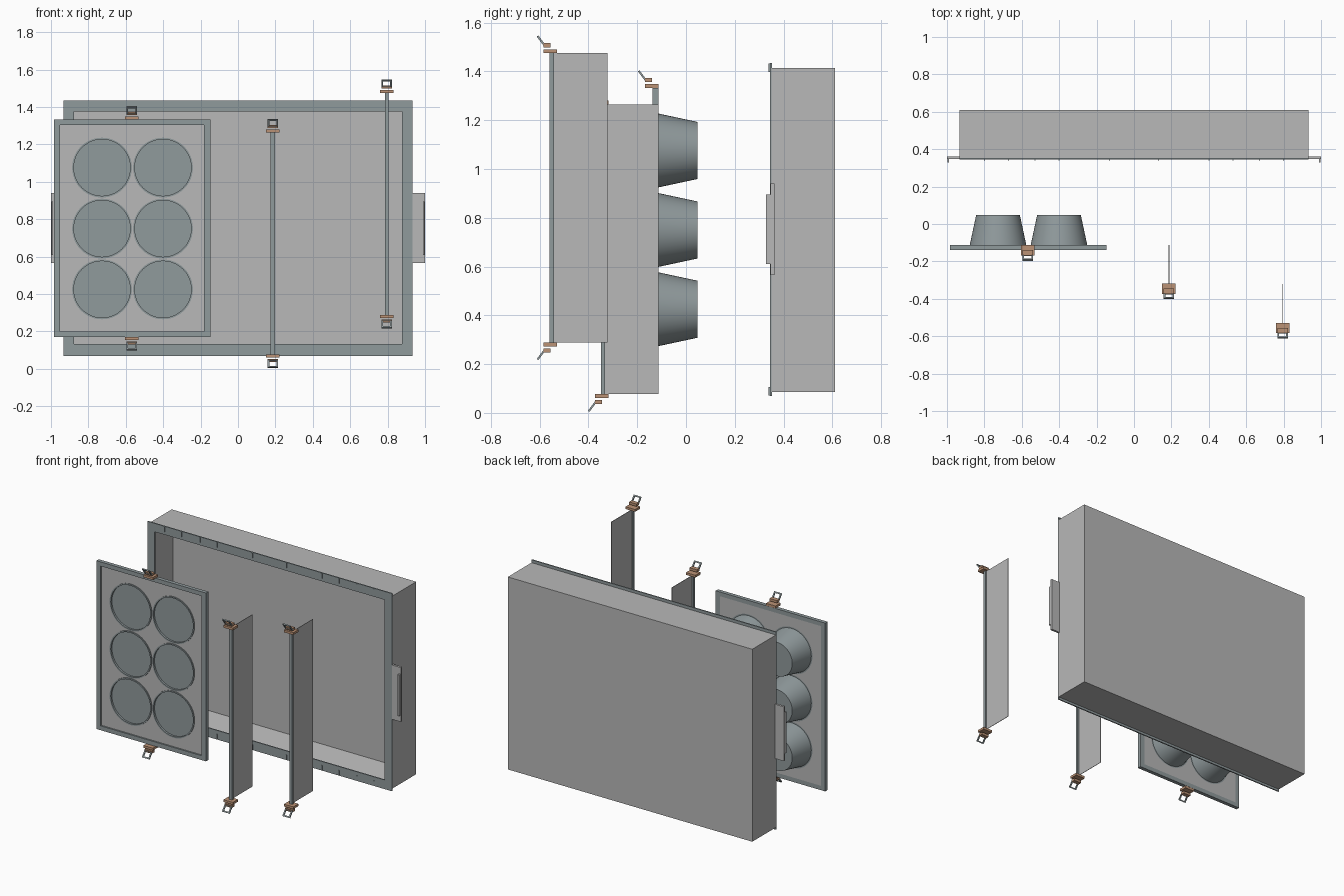
import bpy, bmesh, math
from mathutils import Matrix

if "Cube" in bpy.data.objects:
    bpy.data.objects.remove(bpy.data.objects["Cube"])


def material(name, r, g, b):
    m = bpy.data.materials.new(name)
    m.diffuse_color = (r, g, b, 1)
    m.use_nodes = True
    m.node_tree.nodes["Principled BSDF"].inputs["Base Color"].default_value = m.diffuse_color
    return m


brown = material("clip_brown", 0.50, 0.29, 0.18)
grey = material("panel_grey", 0.48, 0.48, 0.48)
steel = material("steel_blue_grey", 0.28, 0.325, 0.335)


def finish(name, bm, mat=grey):
    bmesh.ops.recalc_face_normals(bm, faces=bm.faces)
    me = bpy.data.meshes.new(name)
    bm.to_mesh(me)
    bm.free()
    ob = bpy.data.objects.new(name, me)
    bpy.context.collection.objects.link(ob)
    me.materials.append(mat)
    return ob


def add_box(bm, x, y, z, m=Matrix()):
    """Box from three (min, max) ranges, transformed by m."""
    size = Matrix.Diagonal((x[1] - x[0], y[1] - y[0], z[1] - z[0], 1))
    mid = Matrix.Translation((sum(x) / 2, sum(y) / 2, sum(z) / 2))
    bmesh.ops.create_cube(bm, size=1, matrix=m @ mid @ size)


def box(name, x, y, z, mat=grey):
    bm = bmesh.new()
    add_box(bm, x, y, z)
    return finish(name, bm, mat)


def select(ob):
    bpy.ops.object.select_all(action='DESELECT')
    ob.select_set(True)
    bpy.context.view_layer.objects.active = ob


def rect(x0, x1, z0, z1):
    return [(x0, z0), (x1, z0), (x1, z1), (x0, z1)]


def circle(cx, cz, r, n=48):
    return [(cx + r * math.cos(2 * math.pi * i / n),
             cz + r * math.sin(2 * math.pi * i / n)) for i in range(n)]


def plate(name, loops, y0, y1, mat=grey):
    """Upright sheet: first loop is the outline, the others are holes."""
    cu = bpy.data.curves.new(name, 'CURVE')
    cu.dimensions = '2D'
    cu.fill_mode = 'BOTH'
    cu.extrude = (y1 - y0) / 2
    cu.materials.append(mat)
    for loop in loops:
        sp = cu.splines.new('POLY')
        sp.points.add(len(loop) - 1)
        for p, (a, b) in zip(sp.points, loop):
            p.co = (a, b, 0, 1)
        sp.use_cyclic_u = True
    ob = bpy.data.objects.new(name, cu)
    ob.location.y = (y0 + y1) / 2
    ob.rotation_euler.x = math.pi / 2
    bpy.context.collection.objects.link(ob)
    select(ob)
    bpy.ops.object.convert(target='MESH')
    bpy.ops.object.shade_flat()
    return ob


# Case: box with its front inset and pushed in to leave thick walls
bm = bmesh.new()
add_box(bm, (-0.933, 0.933), (0.350, 0.61), (0.086, 1.414))
bm.normal_update()
front = min(bm.faces, key=lambda f: f.calc_center_median().y)
bmesh.ops.inset_region(bm, faces=[front], thickness=0.050)
bmesh.ops.translate(bm, vec=(0, 0.225, 0), verts=front.verts)
finish("case", bm)

# Front frame around the opening, slightly taller than the case
plate("front_frame", [rect(-0.933, 0.933, 0.070, 1.434),
                      rect(-0.877, 0.877, 0.133, 1.376)], 0.344, 0.352, steel)

# Small locating tabs along the top and bottom of the frame
for name, s in (("top", 1), ("bottom", -1)):
    bm = bmesh.new()
    tz = sorted((0.752 + s * 0.645, 0.752 + s * 0.68))
    for x in (0.13, 0.40, 0.53, 0.67, 0.80):
        for side in (-x, x):
            add_box(bm, (side - 0.003, side + 0.003), (0.339, 0.346), tz)
    finish(name + "_frame_tabs", bm, steel)

# Side handles with a curled front lip
for name, s in (("left", -1), ("right", 1)):
    bm = bmesh.new()
    add_box(bm, sorted((s * 0.93, s * 1.0)), (0.347, 0.362), (0.565, 0.94))
    add_box(bm, sorted((s * 0.988, s * 0.998)), (0.329, 0.35), (0.61, 0.895))
    finish(name + "_handle", bm)


def clip(name, x, y, z, s):
    """Brown latch with a tilted wire pull; s = 1 points up, -1 down."""
    m = Matrix.Translation((x, y, z)) @ Matrix.Diagonal((1, 1, s, 1))
    bm = bmesh.new()
    add_box(bm, (-0.036, 0.036), (-0.028, 0.028), (0, 0.016), m)
    add_box(bm, (-0.028, 0.028), (-0.028, 0.001), (0.024, 0.041), m)
    finish(name + "_latch", bm, brown)
    r = m @ Matrix.Translation((0, -0.021, 0.028)) @ Matrix.Rotation(math.radians(37), 4, 'X')
    bm = bmesh.new()
    for a in (-0.028, 0.019):
        add_box(bm, (a, a + 0.009), (-0.004, 0.004), (0, 0.053), r)
    for b in (0, 0.044):
        add_box(bm, (-0.028, 0.028), (-0.004, 0.004), (b, b + 0.009), r)
    finish(name + "_pull", bm, steel)


# Two dividers: thin panel, front bar and a clip at each end
for name, x, yf, yb, z0, z1, w in (("middle_divider", 0.187, -0.346, -0.112, 0.077, 1.264, 0.012),
                                   ("right_divider", 0.795, -0.556, -0.322, 0.289, 1.475, 0.010)):
    box(name + "_panel", (x - 0.0015, x + 0.0015), (yf + 0.005, yb), (z0, z1))
    box(name + "_bar", (x - w, x + w), (yf - 0.003, yf + 0.014), (z0, z1), steel)
    clip(name + "_top", x, yf, z1, 1)
    clip(name + "_bottom", x, yf, z0, -1)

# Cup tray: raised border, pierced panel and tapered cups behind
cups = [(x, z) for x in (-0.727, -0.401) for z in (0.425, 0.750, 1.076)]
border = rect(-0.952, -0.182, 0.201, 1.303)
plate("tray_border", [rect(-0.984, -0.148, 0.171, 1.332), border], -0.138, -0.112, steel)
plate("tray_panel", [border] + [circle(x, z, 0.160) for x, z in cups], -0.128, -0.112)
for i, (x, z) in enumerate(cups):
    bm = bmesh.new()
    m = Matrix.Translation((x, -0.037, z)) @ Matrix.Rotation(-math.pi / 2, 4, 'X')
    bmesh.ops.create_cone(bm, cap_ends=True, segments=48, radius1=0.153,
                          radius2=0.117, depth=0.168, matrix=m)
    select(finish("cup_%d" % (i + 1), bm, steel))
    bpy.ops.object.shade_smooth_by_angle()
    # Raised rim between the cup and its hole
    plate("cup_rim_%d" % (i + 1), [circle(x, z, 0.160), circle(x, z, 0.151)],
          -0.134, -0.112, steel)
clip("tray_top", -0.568, -0.141, 1.332, 1)
clip("tray_bottom", -0.568, -0.141, 0.171, -1)
